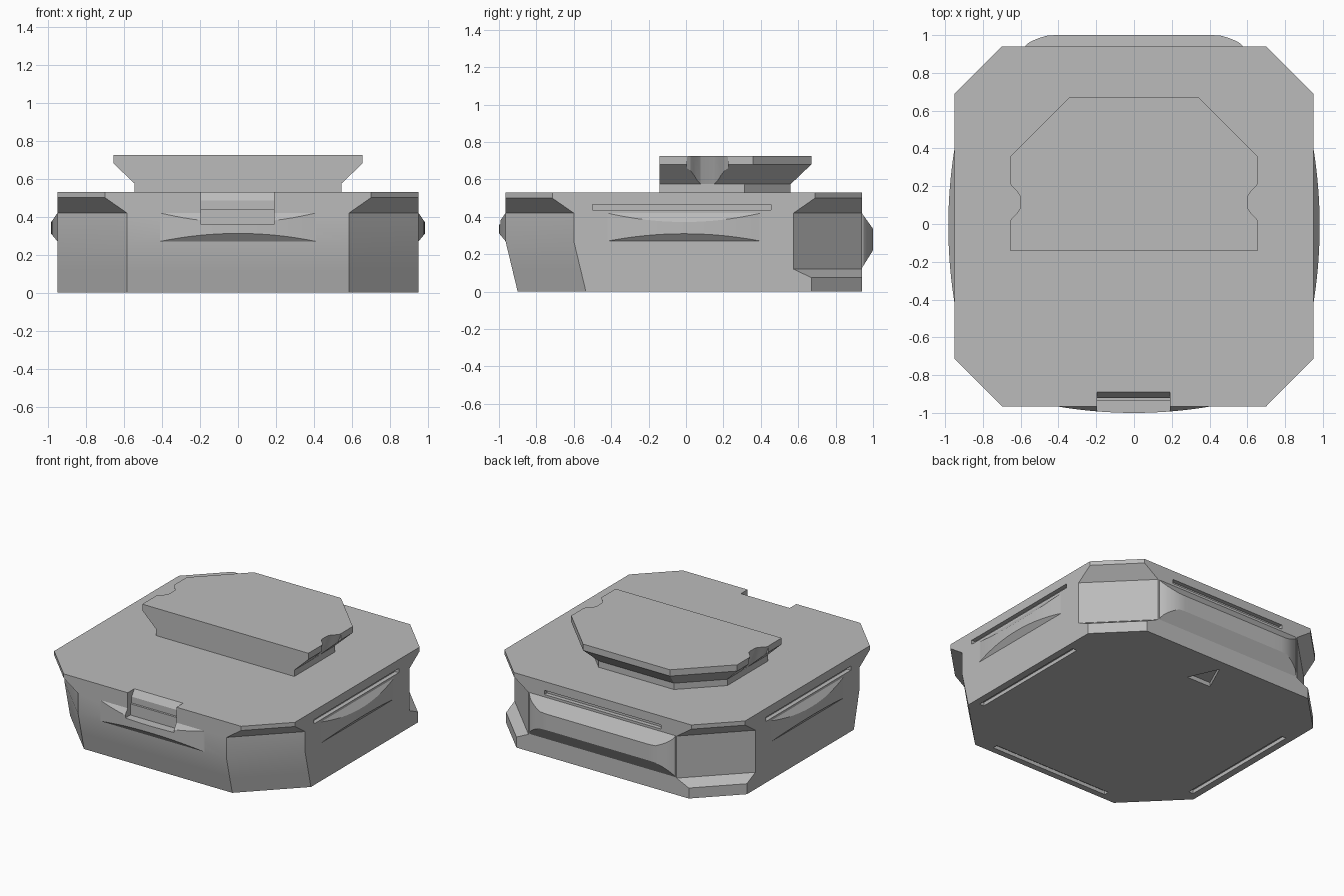
import bpy, bmesh, math

cube = bpy.data.objects.get("Cube")
if cube:
    bpy.data.objects.remove(cube, do_unlink=True)

grey = bpy.data.materials.new("plain_grey")
grey.use_nodes = True
colour = (0.5, 0.5, 0.5, 1)
grey.diffuse_color = colour
grey.node_tree.nodes["Principled BSDF"].inputs["Base Color"].default_value = colour


def loft(name, rings, closed=True):
    """Skin equal-length rings of points and cap both ends."""
    bm = bmesh.new()
    rows = [[bm.verts.new(p) for p in ring] for ring in rings]
    n = len(rows[0])
    for a, b in zip(rows, rows[1:]):
        for i in range(n):
            j = (i + 1) % n
            bm.faces.new((a[i], a[j], b[j], b[i]))
    bm.faces.new(rows[0])
    bm.faces.new(rows[-1])
    bmesh.ops.recalc_face_normals(bm, faces=bm.faces)
    mesh = bpy.data.meshes.new(name)
    bm.to_mesh(mesh)
    bm.free()
    mesh.materials.append(grey)
    ob = bpy.data.objects.new(name, mesh)
    bpy.context.collection.objects.link(ob)
    return ob


def prism(name, outline, z0, z1):
    return loft(name, [[(x, y, z) for x, y in outline] for z in (z0, z1)])


def box(name, x0, x1, y0, y1, z0, z1):
    return prism(name, [(x0, y0), (x1, y0), (x1, y1), (x0, y1)], z0, z1)


def cut(target, cutters):
    """Subtract the cutters, then delete them."""
    bpy.context.view_layer.update()
    for c in cutters:
        mod = target.modifiers.new("cut", "BOOLEAN")
        mod.operation = "DIFFERENCE"
        mod.solver = "EXACT"
        mod.object = c
    graph = bpy.context.evaluated_depsgraph_get()
    mesh = bpy.data.meshes.new_from_object(target.evaluated_get(graph))
    target.modifiers.clear()
    target.data = mesh
    for c in cutters:
        bpy.data.objects.remove(c, do_unlink=True)


X, FRONT, BACK = 0.95, -0.965, 0.94


# Body: stacked eight-sided rings with corner cuts that change with height
def body_ring(z, front_cut, back_cut):
    f = FRONT + 0.065 * max(0, 1 - z / 0.27)
    a, b = front_cut, back_cut
    right = [(X - a, f), (X, f + a), (X, BACK - b), (X - b, BACK)]
    left = [(-x, y) for x, y in reversed(right)]
    return [(x, y, z) for x, y in right + left]


body = loft("body", [body_ring(*r) for r in (
    (0, 0.365, 0.27), (0.075, 0.365, 0.27), (0.12, 0.365, 0.365),
    (0.27, 0.365, 0.365), (0.42, 0.365, 0.365), (0.5, 0.25, 0.25), (0.53, 0.25, 0.25))])


# Bulging grips: a bevelled strip swelling outwards along a wall
def grip(name, place, half, depth, z_top, z_bottom, up, down, swell):
    rings = []
    steps = 24
    for i in range(steps + 1):
        t = -math.cos(math.pi * i / steps)
        d = max(depth * swell(t), 0.0005)
        rings.append([(*place(t * half, o), z) for o, z in (
            (-0.02, z_top), (0, z_top), (d, z_top - up * d),
            (d, z_bottom + down * d), (0, z_bottom), (-0.02, z_bottom))])
    return loft(name, rings)


def arc(t):
    return 1 - t * t


def rounded_ends(t):
    u = min(1, (1 - abs(t)) / 0.22)
    return math.sqrt(max(0, 1 - (1 - u) ** 2)) * 0.5 + u * 0.5


for side, label in ((1, "left"), (-1, "right")):
    grip(label + "_grip", lambda s, o, k=side: (k * (X + o), s - 0.01),
         0.41, 0.033, 0.42, 0.27, 1.45, 1.2, arc)
front_grip = grip("front_grip", lambda s, o: (s, FRONT - o),
                  0.41, 0.035, 0.42, 0.27, 1.45, 1.2, arc)
grip("back_grip", lambda s, o: (s, BACK + o),
     0.575, 0.06, 0.42, 0.125, 1.4, 1.6, rounded_ends)


# Latch recess in the upper front edge, with a sloped top lip and a shelf
def latch_cutter():
    profile = [(-1.1, 0.6), (-0.89, 0.6), (-0.89, 0.53), (-0.92, 0.485),
               (-0.92, 0.44), (-0.935, 0.44), (-0.935, 0.36), (-1.1, 0.36)]
    return loft("latch_cutter", [[(x, y, z) for y, z in profile] for x in (-0.195, 0.19)])


cut(front_grip, [latch_cutter()])

# Grooves on the side and back walls and underneath
cutters = [latch_cutter()]
for k in (1, -1):
    xs = sorted((k * (X - 0.03), k * (X + 0.05)))
    cutters.append(box("side_groove", *xs, -0.5, 0.455, 0.437, 0.467))
    xs = sorted((k * 0.865, k * 0.9))
    cutters.append(box("base_groove", *xs, -0.48, 0.455, -0.05, 0.025))
cutters.append(box("back_groove", -0.46, 0.46, BACK - 0.03, BACK + 0.05, 0.437, 0.467))
cutters.append(box("front_base_groove", -0.47, 0.47, -0.855, -0.82, -0.05, 0.025))

# Arrow recess underneath
cutters.append(prism("arrow", [(-0.095, 0.65), (0.095, 0.65), (0, 0.86)], -0.05, 0.03))
cut(body, cutters)


# Mounting plate: narrow neck flaring to a wide top, flat at the front
def plate_ring(z, inset):
    x, y, c = 0.655 - inset, 0.67 - inset, 0.312 - 0.586 * inset
    half = [(x, -0.143), (x, y - c), (x - c, y)]
    return [(px, py, z) for px, py in half + [(-px, py) for px, py in reversed(half)]]


plate = loft("mounting_plate", [plate_ring(*r) for r in (
    (0.528, 0.11), (0.575, 0.11), (0.68, 0), (0.725, 0))])


# Thumb notches in both sides of the plate
def notch(k):
    rings = []
    for z, shift in ((0.576, 0.06), (0.74, -0.004)):
        ring = [(k * 0.8, 0.225, z)]
        for i in range(13):
            t = i / 6 - 1
            depth = 0.0275 * (1 + math.cos(math.pi * max(0, abs(t) - 0.25) / 0.75))
            ring.append((k * (0.66 - depth - shift), 0.115 - 0.11 * t, z))
        rings.append(ring + [(k * 0.8, 0.005, z)])
    return loft("notch", rings)


cut(plate, [notch(1), notch(-1)])

# Smooth the curved grips and notches while keeping hard edges
for ob in bpy.context.collection.objects:
    ob.select_set(ob.type == "MESH")
    if ob.type == "MESH":
        bpy.context.view_layer.objects.active = ob
bpy.ops.object.shade_smooth_by_angle(angle=math.radians(20))
